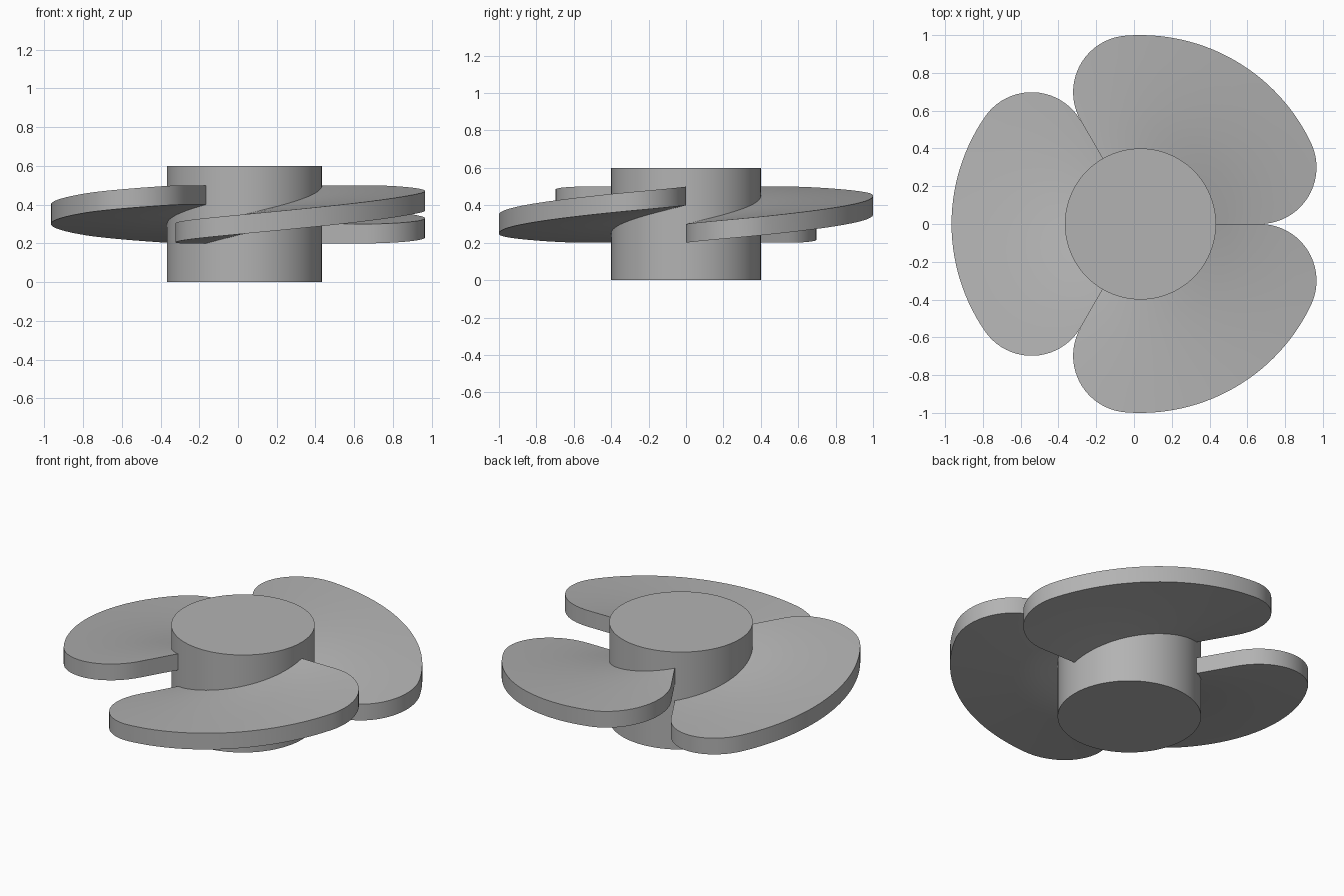
import bpy, bmesh
from math import pi, cos, sin, asin, atan2, hypot
from mathutils import Matrix, Vector

if "Cube" in bpy.data.objects:
    bpy.data.objects.remove(bpy.data.objects["Cube"])

HUB = Vector((0.034, 0, 0))       # axis of the rotor
HUB_R, HUB_H = 0.4, 0.6
TIP_R, FILLET = 1.0, 0.3          # outer radius and corner rounding
SPAN = 2 * pi / 3                 # sweep of one blade
Z_LOW, RISE, THICK = 0.2, 0.2, 0.1

grey = bpy.data.materials.new("plain_grey")
grey.use_nodes = True
grey.diffuse_color = (0.45, 0.45, 0.45, 1)
grey.node_tree.nodes["Principled BSDF"].inputs["Base Color"].default_value = grey.diffuse_color


def finish(bm, name):
    bmesh.ops.recalc_face_normals(bm, faces=bm.faces[:])
    mesh = bpy.data.meshes.new(name)
    bm.to_mesh(mesh)
    bm.free()
    mesh.materials.append(grey)
    obj = bpy.data.objects.new(name, mesh)
    obj.location = HUB
    bpy.context.collection.objects.link(obj)
    bpy.ops.object.select_all(action='DESELECT')
    obj.select_set(True)
    bpy.context.view_layer.objects.active = obj
    bpy.ops.object.shade_smooth_by_angle(angle=pi / 6)
    return obj


def blade_outline():
    """Polar (angle, radius) rim: rounded corner, tip arc, mirrored corner."""
    reach = TIP_R - FILLET
    tangent = asin(FILLET / reach)            # where the corner meets the tip arc
    cx, cy = reach * cos(tangent), FILLET
    corner = []
    steps = 20
    for i in range(steps + 1):
        a = -pi / 2 + (pi / 2 + tangent) * i / steps
        x, y = cx + FILLET * cos(a), cy + FILLET * sin(a)
        corner.append((atan2(y, x), hypot(x, y)))
    n = 28
    arc = [(tangent + (SPAN - 2 * tangent) * i / n, TIP_R) for i in range(1, n)]
    return corner + arc + [(SPAN - t, r) for t, r in reversed(corner)]


def make_blade(name, turn):
    bm = bmesh.new()
    rows = 5
    inner = HUB_R - 0.02
    # Helical sheet with level radial lines
    columns = []
    for t, rim in blade_outline():
        z = Z_LOW + RISE * t / SPAN
        radii = [inner + (rim - inner) * k / rows for k in range(rows + 1)]
        columns.append([bm.verts.new((r * cos(t), r * sin(t), z)) for r in radii])
    for a, b in zip(columns, columns[1:]):
        for k in range(rows):
            bm.faces.new((a[k], a[k + 1], b[k + 1], b[k]))
    # Vertical thickness
    ext = bmesh.ops.extrude_face_region(bm, geom=bm.faces[:], use_keep_orig=True)
    top = [g for g in ext["geom"] if isinstance(g, bmesh.types.BMVert)]
    bmesh.ops.translate(bm, verts=top, vec=(0, 0, THICK))
    bmesh.ops.rotate(bm, verts=bm.verts[:], matrix=Matrix.Rotation(turn, 3, 'Z'))
    return finish(bm, name)


# Hub
bm = bmesh.new()
bmesh.ops.create_cone(bm, cap_ends=True, segments=96, radius1=HUB_R, radius2=HUB_R,
                      depth=HUB_H, matrix=Matrix.Translation((0, 0, HUB_H / 2)))
finish(bm, "hub")

# Three blades around the hub
for i, side in enumerate(("left_rear", "right", "left_front")):
    make_blade("blade_" + side, i * SPAN)
